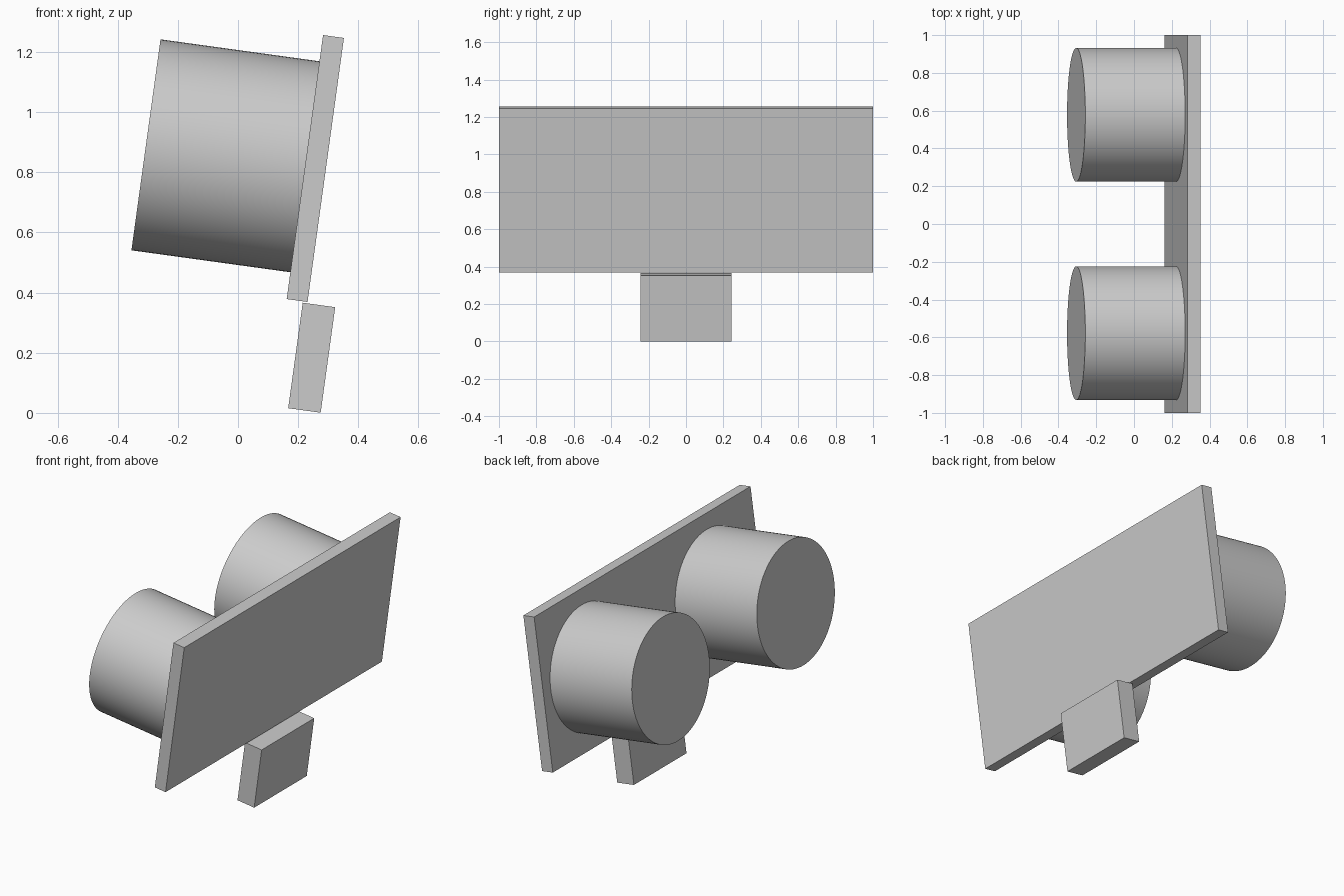
import bpy
import math
from mathutils import Matrix, Vector

cube = bpy.data.objects.get("Cube")
if cube:
    bpy.data.objects.remove(cube, do_unlink=True)

TILT = Matrix.Rotation(math.radians(7.85), 4, "Y")

grey = bpy.data.materials.new("plain_grey")
grey.use_nodes = True
colour = (0.6, 0.6, 0.6, 1)
grey.diffuse_color = colour
grey.node_tree.nodes["Principled BSDF"].inputs["Base Color"].default_value = colour


def finish(name, centre, local):
    """Name the active primitive, shape its mesh and lean it back."""
    obj = bpy.context.object
    obj.name = name
    obj.data.transform(local)
    obj.matrix_world = Matrix.Translation(Vector(centre)) @ TILT
    obj.data.materials.append(grey)
    return obj


def box(name, centre, size):
    bpy.ops.mesh.primitive_cube_add(size=1)
    return finish(name, centre, Matrix.Diagonal((*size, 1)))


# Leaning panel and its foot
box("panel", (0.257, 0, 0.8125), (0.07, 2, 0.886))
box("foot", (0.245, 0, 0.1835), (0.109, 0.486, 0.354))

# Pair of drums on the panel's right face
for side, y in (("front", -0.578), ("back", 0.578)):
    bpy.ops.mesh.primitive_cylinder_add(vertices=96, radius=0.354, depth=0.537)
    finish(side + "_drum", (-0.04, y, 0.8545), Matrix.Rotation(math.pi / 2, 4, "Y"))
    bpy.ops.object.shade_smooth_by_angle(angle=math.radians(30))
